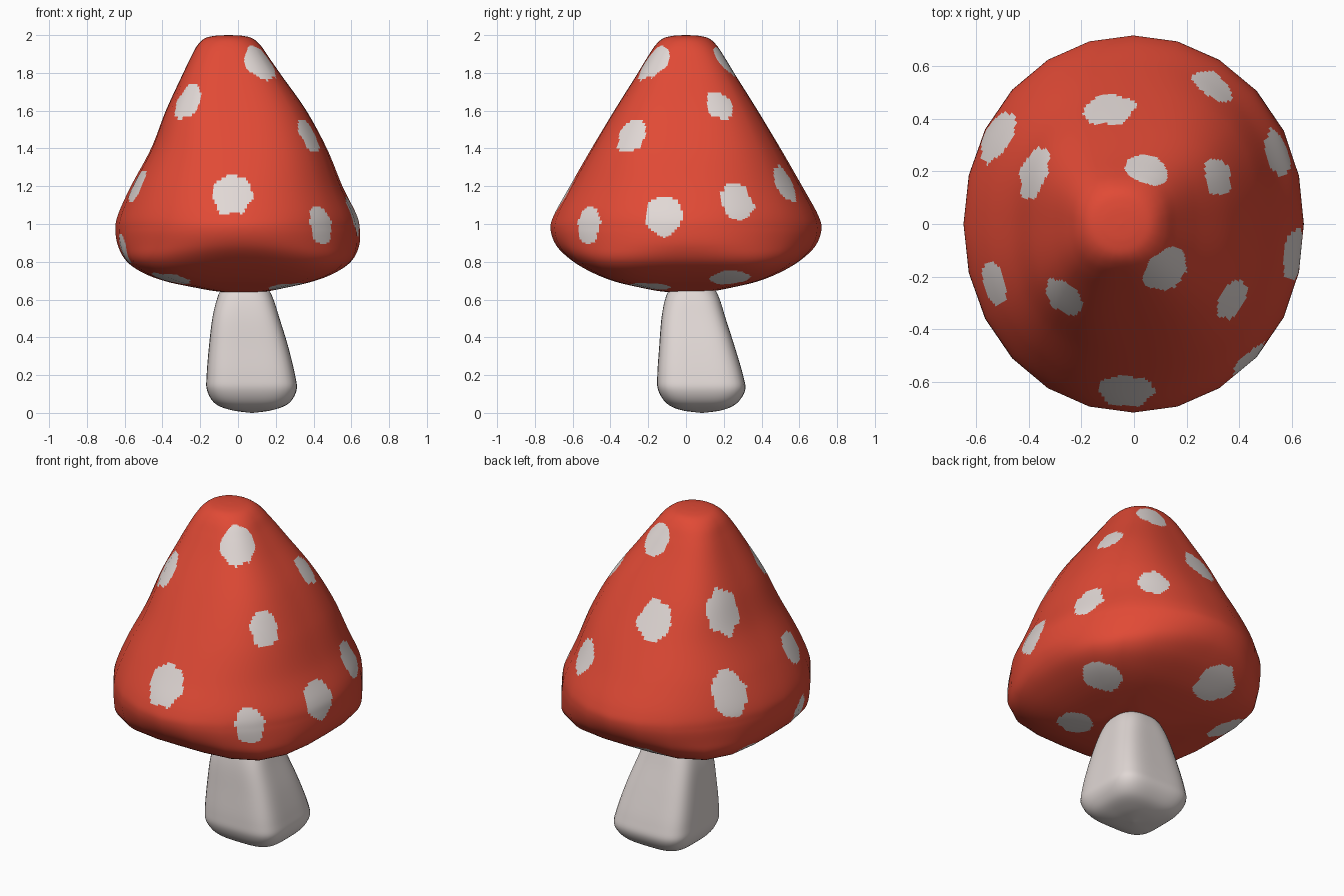
import bpy, math
from mathutils import Vector, noise


def material(name, rgb):
    m = bpy.data.materials.new(name)
    m.diffuse_color = (*rgb, 1)
    return m


red = material("cap red", (0.75, 0.068, 0.036))
white = material("warm white", (0.75, 0.685, 0.665))


def catmull(a, b, c, d, t):
    return [0.5 * (2 * q + (r - p) * t + (2 * p - 5 * q + 4 * r - s) * t * t
                   + (3 * q - p - 3 * r + s) * t ** 3) for p, q, r, s in zip(a, b, c, d)]


def loft(name, rings, sides, sub, steps):
    """Smooth loft through (z, centre x, centre y, radius x, radius y, squareness) rings.
    The outline keeps its straight sides, the normals are those of the round shape."""
    n = sides * sub
    path = []
    for i in range(len(rings) - 1):
        a, d = rings[max(i - 1, 0)], rings[min(i + 2, len(rings) - 1)]
        path += [catmull(a, rings[i], rings[i + 1], d, k / steps) for k in range(steps)]
    path.append(rings[-1])

    def point(ring, j):
        z, cx, cy, rx, ry, power = ring
        a = 2 * math.pi * j / n
        c, s = math.cos(a), math.sin(a)
        k = (abs(c) ** power + abs(s) ** power) ** (-1 / power)
        return Vector((cx + rx * c * k, cy + ry * s * k, z))

    def chord(ring, j):
        j0 = j // sub * sub
        return point(ring, j0).lerp(point(ring, j0 + sub), (j - j0) / sub)

    verts = [point(r, j) for r in path for j in range(n)]
    faces = [(i * n + j, (i + 1) * n + j, (i + 1) * n + (j + 1) % n, i * n + (j + 1) % n)
             for i in range(len(path) - 1) for j in range(n)]
    last = (len(path) - 1) * n
    faces += [tuple(range(n)), tuple(last + j for j in reversed(range(n)))]
    me = bpy.data.meshes.new(name)
    me.from_pydata(verts, [], faces)
    me.update()
    me.shade_smooth()
    if sub > 1:
        normals = [v.normal.copy() for v in me.vertices]
        flat = [chord(r, j) for r in path for j in range(n)]
        for v, co in zip(me.vertices, flat):
            v.co = co
        me.update()
        me.normals_split_custom_set_from_vertices(normals)
    ob = bpy.data.objects.new(name, me)
    bpy.context.collection.objects.link(ob)
    return ob


# Cap: bell shape, squarer above and below the rim, with a rounded underside
cap = loft("cap", [
    (2.0, -0.05, 0, 0.003, 0.003, 2), (1.996, -0.05, 0, 0.075, 0.07, 2),
    (1.982, -0.05, 0, 0.127, 0.122, 2.1), (1.945, -0.048, 0, 0.168, 0.163, 2.4),
    (1.88, -0.043, 0, 0.208, 0.206, 2.7), (1.78, -0.032, 0, 0.267, 0.267, 2.8),
    (1.6, -0.01, 0, 0.372, 0.38, 2.75), (1.4, 0.005, 0, 0.465, 0.5, 2.5),
    (1.2, -0.007, 0, 0.56, 0.615, 2.25), (1.05, -0.004, 0, 0.631, 0.698, 2.08),
    (0.97, -0.002, 0, 0.647, 0.717, 2.05), (0.88, 0.003, 0, 0.637, 0.682, 2.25),
    (0.8, 0.005, 0, 0.592, 0.595, 2.9), (0.74, 0.005, 0, 0.505, 0.49, 3.6),
    (0.695, 0.008, 0, 0.385, 0.375, 3.8), (0.66, 0.015, 0, 0.225, 0.225, 3.5),
    (0.642, 0.02, 0, 0.12, 0.12, 2.5), (0.636, 0.02, 0, 0.003, 0.003, 2)], 24, 12, 12)
cap.data.materials.append(red)
cap.data.materials.append(white)

# Spots: centre and radius, painted on the cap faces
spots = [
    (-0.51, 0.325, 1.13, 0.105), (-0.09, 0.435, 1.5, 0.095), (0.305, 0.54, 1.23, 0.085),
    (0.56, 0.27, 1.12, 0.09), (-0.37, 0.19, 1.52, 0.1), (0.045, 0.205, 1.86, 0.085),
    (0.325, 0.18, 1.63, 0.075), (0.12, -0.17, 1.86, 0.095), (-0.27, -0.285, 1.66, 0.088),
    (-0.545, -0.225, 1.2, 0.08), (0.375, -0.29, 1.46, 0.08), (-0.037, -0.65, 1.16, 0.105),
    (0.615, -0.125, 1.05, 0.095), (0.445, -0.51, 1.0, 0.08), (-0.61, -0.2, 0.855, 0.07),
    (-0.34, -0.32, 0.73, 0.10), (0.26, -0.19, 0.66, 0.10), (0.42, 0.235, 0.725, 0.11),
    (-0.15, 0.5, 0.76, 0.12), (-0.49, 0.2, 0.74, 0.105)]
centres = []
for x, y, z, r in spots:
    p = Vector((x, y, z))
    near = min(cap.data.vertices, key=lambda v: (v.co - p).length_squared)
    centres.append((near.co.copy(), r))
for f in cap.data.polygons:
    c = f.center
    for p, r in centres:
        d = c - p
        dist = math.sqrt(d.x ** 2 + d.y ** 2 + 0.6 * d.z ** 2)
        if dist < 1.3 * r and dist < r * (1 + 0.2 * noise.noise(c * 16)):
            f.material_index = 1
            break

# Stem: rounded square, wider and offset at the foot, rounded at the top
stem = loft("stem", [
    (0.0, 0.075, 0.085, 0.004, 0.004, 2.5), (0.015, 0.073, 0.083, 0.11, 0.11, 3),
    (0.05, 0.073, 0.083, 0.195, 0.185, 4), (0.12, 0.073, 0.083, 0.237, 0.23, 4.4),
    (0.2, 0.068, 0.075, 0.234, 0.227, 4.5), (0.35, 0.056, 0.058, 0.21, 0.2, 4.3),
    (0.5, 0.042, 0.04, 0.178, 0.17, 3.9), (0.6, 0.038, 0.034, 0.15, 0.145, 3.2),
    (0.65, 0.036, 0.033, 0.125, 0.12, 2.6), (0.685, 0.035, 0.033, 0.07, 0.065, 2.3),
    (0.695, 0.035, 0.033, 0.004, 0.004, 2)], 64, 1, 6)
stem.data.materials.append(white)
